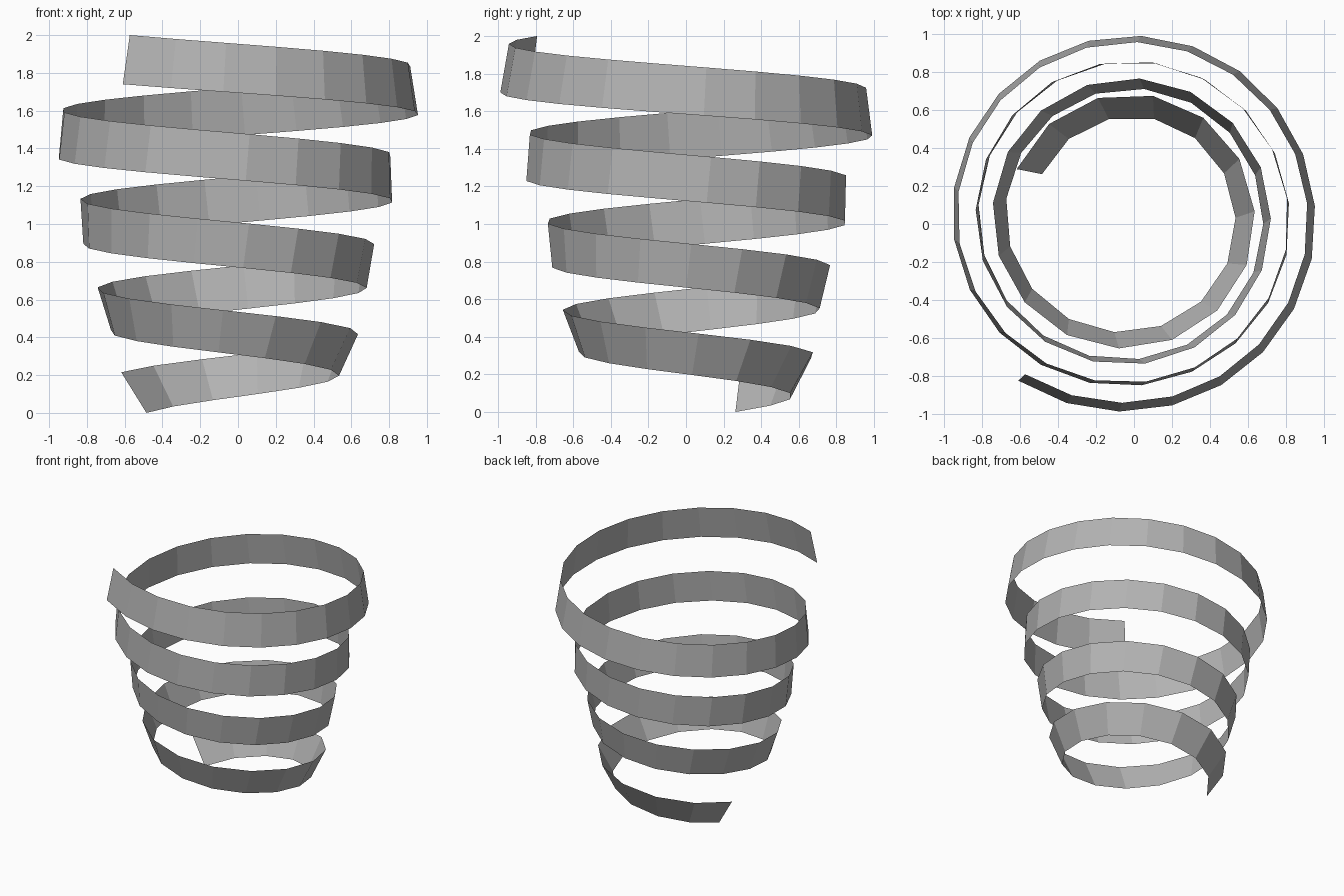
import bpy, bmesh
from math import radians, sqrt, cos, sin

cube = bpy.data.objects.get("Cube")
if cube:
    bpy.data.objects.remove(cube, do_unlink=True)

# Plain grey material
grey = bpy.data.materials.new("grey")
grey.use_nodes = True
colour = (0.45, 0.45, 0.45, 1)
grey.diffuse_color = colour
grey.node_tree.nodes["Principled BSDF"].inputs["Base Color"].default_value = colour

SEGMENTS = 69
TURN = 1357           # total sweep in degrees
START = 153.2         # heading of the lower end
CENTRE = (-0.034, 0.035)


def sweep(i):
    """Degrees swept at segment i: steps shorten as the coil widens."""
    a = 0.0376
    b = (SEGMENTS / TURN - a) / TURN
    return (sqrt(a * a + 4 * b * i) - a) / (2 * b)


def mix(start, end, t, bulge=0):
    return start + (end - start) * t + 4 * bulge * t * (1 - t)


def point(angle, radius, z):
    a = radians(angle)
    return CENTRE[0] + radius * cos(a), CENTRE[1] + radius * sin(a), z


# Widening ribbon: lower and upper edges climb clockwise around the axis
bm = bmesh.new()
previous = None
for i in range(SEGMENTS + 1):
    s = sweep(i)
    t = s / TURN
    angle = START - s
    low = point(angle, mix(0.505, 1.035, t, 0.01), mix(0, 1.74, t))
    high = point(angle + mix(3.3, 0.7, t),
                 mix(0.637, 0.987, t, -0.016), mix(0.215, 2.0, t))
    pair = bm.verts.new(low), bm.verts.new(high)
    if previous:
        bm.faces.new((pair[0], previous[0], previous[1], pair[1]))
    previous = pair

mesh = bpy.data.meshes.new("spiral_ribbon")
bm.to_mesh(mesh)
bm.free()
mesh.materials.append(grey)
ribbon = bpy.data.objects.new("spiral_ribbon", mesh)
bpy.context.collection.objects.link(ribbon)
